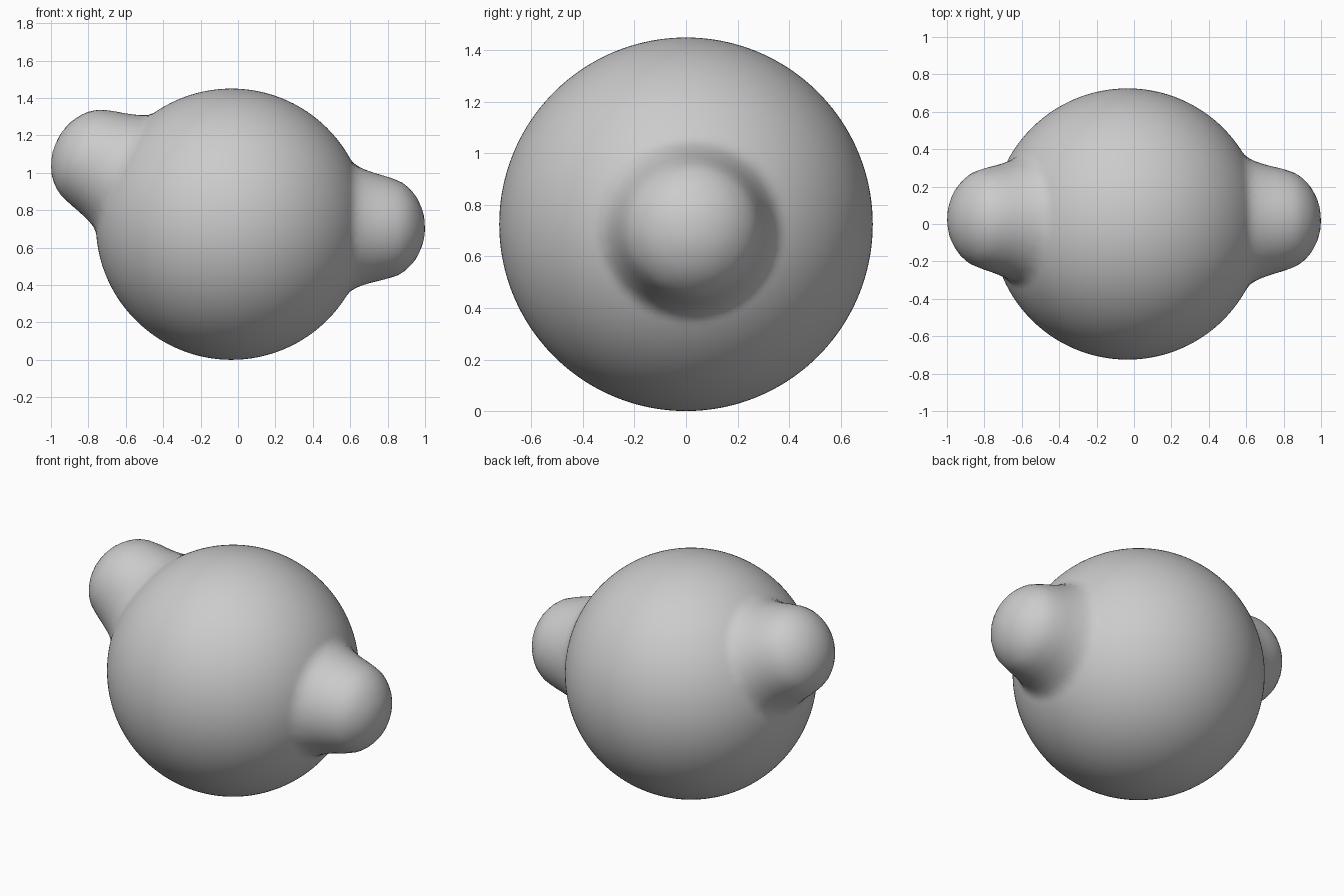
import bpy, math
from mathutils import Vector

if "Cube" in bpy.data.objects:
    bpy.data.objects.remove(bpy.data.objects["Cube"])

CENTRE = Vector((-0.035, 0, 0.725))
RADIUS = 0.725

# Knob half-profile from tip to base: (distance along axis, radius)
PROFILE = [(1.036, 0), (1.031, 0.06), (1.014, 0.118), (0.983, 0.175), (0.945, 0.218),
           (0.90, 0.25), (0.83, 0.274), (0.76, 0.292), (0.70, 0.312),
           (0.655, 0.333), (0.632, 0.355)]
AXES = [Vector((1, 0.028, -0.025)).normalized(), Vector((-0.9, 0.035, 0.43)).normalized()]
RIM = math.atan2(PROFILE[-1][1], PROFILE[-1][0])

# Cumulative profile length, so the knob surface is sampled evenly
lengths = [0.0]
for (a0, r0), (a1, r1) in zip(PROFILE, PROFILE[1:]):
    lengths.append(lengths[-1] + math.hypot(a1 - a0, r1 - r0))


def sample(t):
    d = t * lengths[-1]
    for i in range(len(PROFILE) - 1):
        if d <= lengths[i + 1]:
            f = (d - lengths[i]) / (lengths[i + 1] - lengths[i])
            (a0, r0), (a1, r1) = PROFILE[i], PROFILE[i + 1]
            return a0 + f * (a1 - a0), r0 + f * (r1 - r0)
    return PROFILE[-1]


# Round body
bpy.ops.mesh.primitive_ico_sphere_add(subdivisions=6, radius=RADIUS, location=CENTRE)
body = bpy.context.object
body.name = "round_body_with_knobs"

# Pull the two knobs out of the sphere surface
for v in body.data.vertices:
    for axis in AXES:
        angle = v.co.angle(axis)
        if angle < RIM:
            side = v.co - axis * v.co.dot(axis)
            if side.length > 1e-6:
                side.normalize()
            along, radius = sample(angle / RIM)
            v.co = axis * along + side * radius
            break

bpy.ops.object.shade_smooth()
